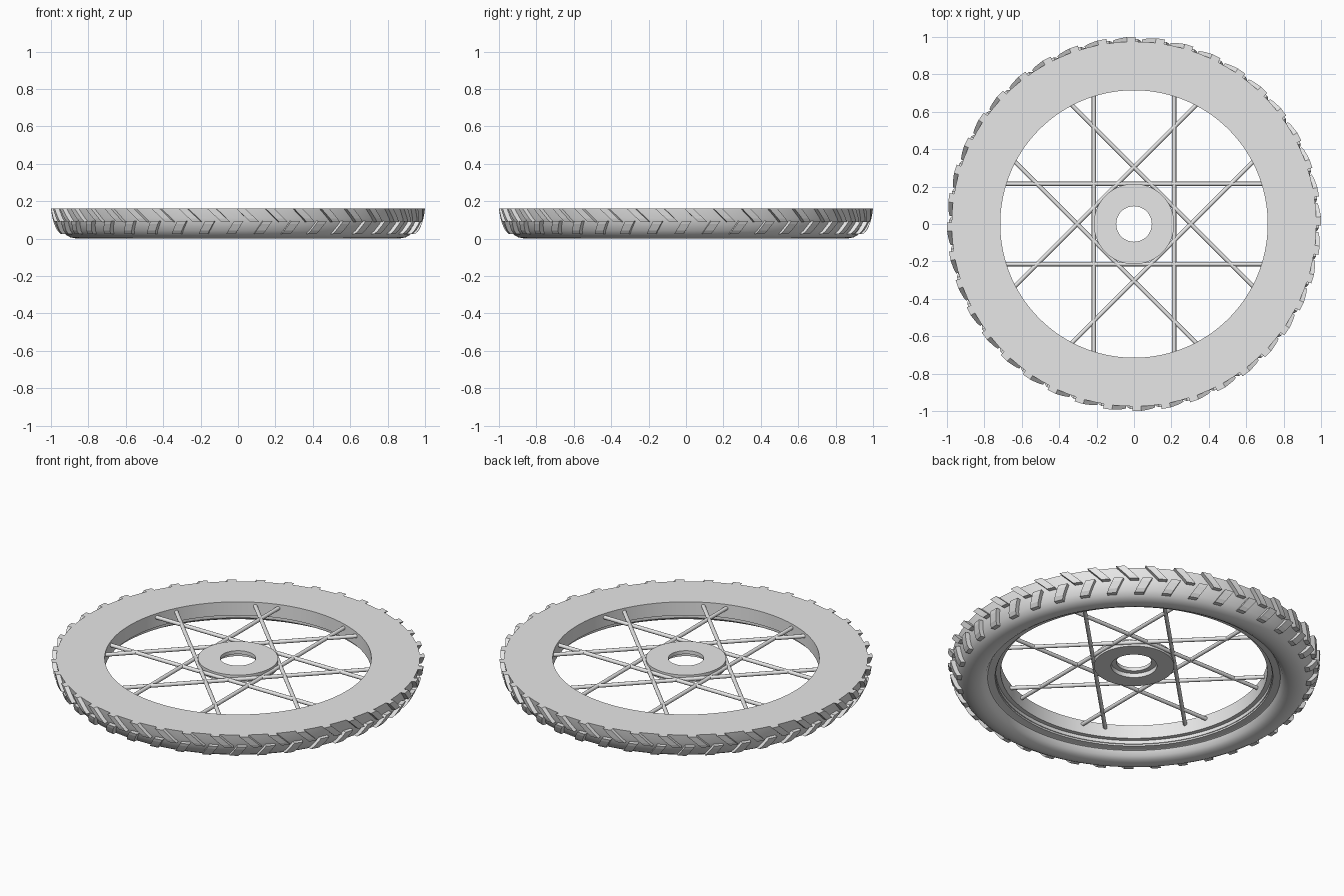
import bpy, bmesh, math
from mathutils import Matrix, Vector

cube = bpy.data.objects.get("Cube")
if cube:
    bpy.data.objects.remove(cube, do_unlink=True)

TOP = 0.16       # height of the flat cut face
TREADS = 40      # blocks in each tread row

grey = bpy.data.materials.new("light grey")
grey.use_nodes = True
grey.diffuse_color = (0.8, 0.8, 0.8, 1)
grey.node_tree.nodes["Principled BSDF"].inputs["Base Color"].default_value = (0.8, 0.8, 0.8, 1)


def finish(bm, name, smooth=False):
    bmesh.ops.recalc_face_normals(bm, faces=bm.faces[:])
    mesh = bpy.data.meshes.new(name)
    bm.to_mesh(mesh)
    bm.free()
    mesh.materials.append(grey)
    obj = bpy.data.objects.new(name, mesh)
    bpy.context.collection.objects.link(obj)
    if smooth:
        bpy.ops.object.select_all(action='DESELECT')
        obj.select_set(True)
        bpy.context.view_layer.objects.active = obj
        bpy.ops.object.shade_smooth_by_angle(angle=math.radians(32))
    return obj


def bridge(bm, a, b):
    n = len(a)
    for i in range(n):
        j = (i + 1) % n
        bm.faces.new((a[i], a[j], b[j], b[i]))


def lathe(name, profile, segments):
    """Spin a closed (radius, height) profile around z."""
    bm = bmesh.new()
    rings = []
    for s in range(segments):
        a = 2 * math.pi * s / segments
        rings.append([bm.verts.new((r * math.cos(a), r * math.sin(a), z)) for r, z in profile])
    for s in range(segments):
        bridge(bm, rings[s], rings[(s + 1) % segments])
    return finish(bm, name, True)


# Tyre with its rounded shoulder, and the stepped rim inside it
shoulder = [(0.86, 0), (0.895, 0.006), (0.92, 0.02), (0.94, 0.042),
            (0.957, 0.075), (0.968, 0.11), (0.975, TOP)]
lathe("tyre", shoulder + [(0.74, TOP), (0.74, 0.06), (0.785, 0.045), (0.80, 0.02), (0.825, 0.006)], 120)
lathe("rim", [(0.715, TOP), (0.715, 0.08), (0.74, 0.08), (0.745, 0.05), (0.80, 0.045), (0.80, TOP)], 120)

# Hub with a counterbore underneath
lathe("hub", [(0.095, TOP), (0.215, TOP), (0.215, 0.115), (0.123, 0.115),
              (0.123, 0.14), (0.095, 0.14)], 64)


def tyre_radius(z):
    for (r0, z0), (r1, z1) in zip(shoulder, shoulder[1:]):
        if z <= z1:
            return r0 + (r1 - r0) * (z - z0) / (z1 - z0)
    return shoulder[-1][0]


def tread_row(name, z0, z1, x0, x1, width, steps=4):
    """Slanted blocks that follow the tyre, from offset x0 at z0 to x1 at z1."""
    bm = bmesh.new()
    for k in range(TREADS):
        base = 2 * math.pi * k / TREADS - math.pi / 2
        previous = first = None
        for i in range(steps + 1):
            t = i / steps
            z = z0 + (z1 - z0) * t
            x = x0 + (x1 - x0) * t
            r = tyre_radius(z)
            corners = [(-1, r - 0.015), (1, r - 0.015), (1, r + 0.025), (-1, r + 0.025)]
            section = []
            for side, radius in corners:
                a = base + x + side * width / 2
                section.append(bm.verts.new((radius * math.cos(a), radius * math.sin(a), z)))
            if previous:
                bridge(bm, previous, section)
            else:
                first = section
            previous = section
        bm.faces.new(first)
        bm.faces.new(previous)
    finish(bm, name)


# Two staggered rows leaning opposite ways
tread_row("upper_treads", 0.09, TOP, 0.09, 0.015, 0.048)
tread_row("lower_treads", 0.025, 0.095, -0.04, 0.005, 0.052)

# Eight straight spokes touching the hub, each a chord of the rim
bm = bmesh.new()
offset = 0.215
length = 2 * math.sqrt(0.725 ** 2 - offset ** 2)
for k in range(8):
    place = (Matrix.Rotation(k * math.pi / 4, 4, 'Z')
             @ Matrix.Translation(Vector((0, offset, 0.137)))
             @ Matrix.Rotation(math.pi / 2, 4, 'Y'))
    bmesh.ops.create_cone(bm, cap_ends=True, segments=12, radius1=0.011, radius2=0.011,
                          depth=length, matrix=place)
finish(bm, "spokes", True)
